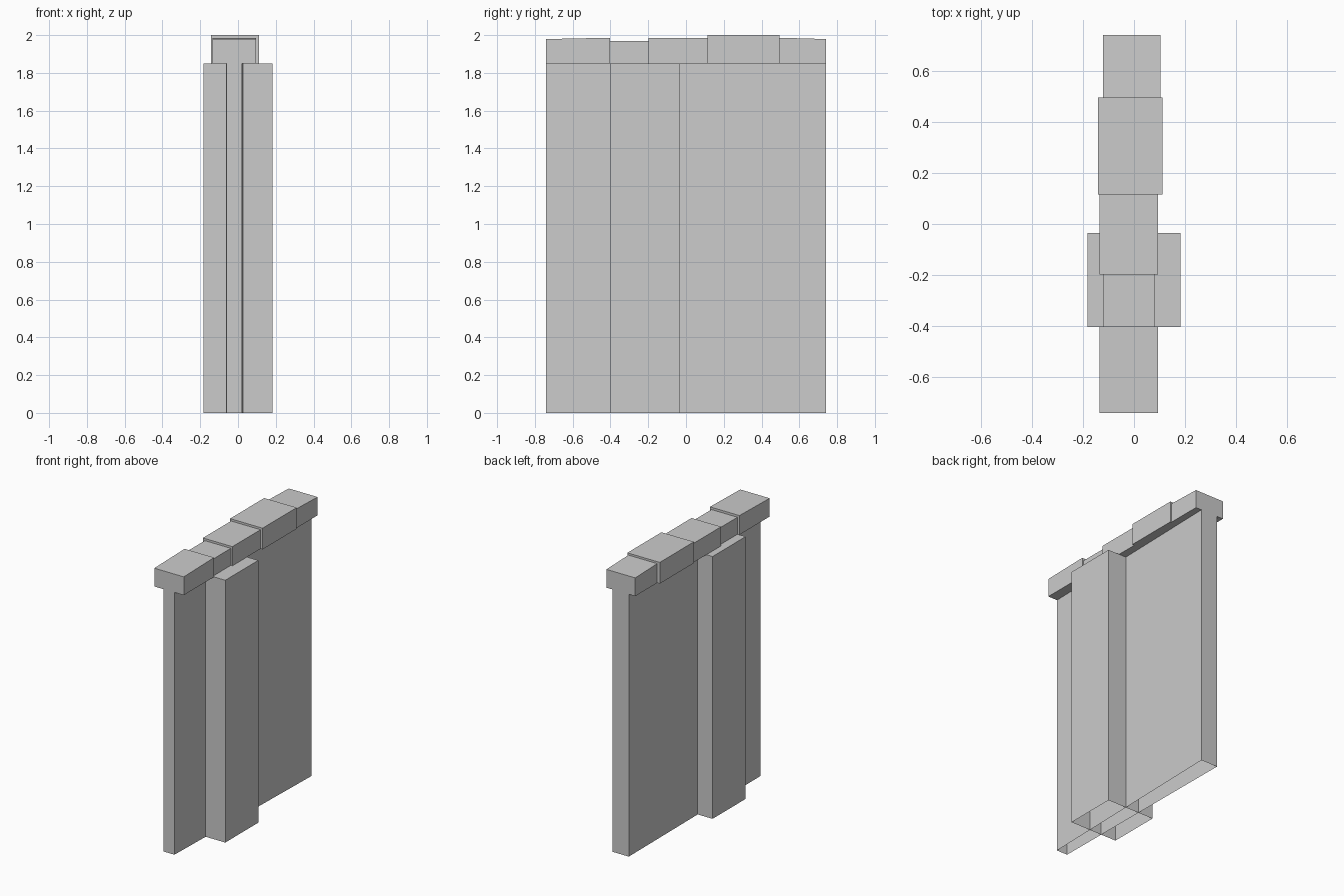
import bpy

if "Cube" in bpy.data.objects:
    bpy.data.objects.remove(bpy.data.objects["Cube"])

TOP = 1.85  # height of wall and pillar


def prism(name, front, back, z0, z_front, z_back, bottom=True, top=True):
    """Tapered block between a front and a back edge, each (y, x_left, x_right)."""
    verts = []
    for (y, xl, xr), zt in ((front, z_front), (back, z_back)):
        verts += [(xl, y, z0), (xr, y, z0), (xr, y, zt), (xl, y, zt)]
    faces = [(0, 1, 2, 3), (5, 4, 7, 6), (1, 5, 6, 2), (4, 0, 3, 7)]
    if top:
        faces.append((3, 2, 6, 7))
    if bottom:
        faces.append((4, 5, 1, 0))
    mesh = bpy.data.meshes.new(name)
    mesh.from_pydata(verts, [], faces)
    mesh.update()
    obj = bpy.data.objects.new(name, mesh)
    bpy.context.collection.objects.link(obj)
    return obj


# Wall panel: slightly thicker towards the back, hollow with open base
prism("wall_panel", (-0.74, -0.062, 0.022), (0.74, -0.072, 0.057),
      0, TOP, TOP, bottom=False, top=False)

# Pillar standing proud on both sides, open base
prism("pillar", (-0.403, -0.183, 0.183), (-0.035, -0.183, 0.183),
      0, TOP, TOP, bottom=False)

# Row of cap stones: y start, y end, x left, x right, z at start, z at end
caps = [
    (-0.740, -0.402, -0.135, 0.095, 1.979, 1.986),
    (-0.402, -0.198, -0.120, 0.083, 1.970, 1.970),
    (-0.198, 0.115, -0.135, 0.095, 1.985, 1.985),
    (0.115, 0.495, -0.142, 0.111, 2.000, 2.000),
    (0.495, 0.740, -0.122, 0.103, 1.986, 1.979),
]
for i, (y0, y1, xl, xr, za, zb) in enumerate(caps, 1):
    prism(f"cap_stone_{i}", (y0, xl, xr), (y1, xl, xr), TOP, za, zb)
